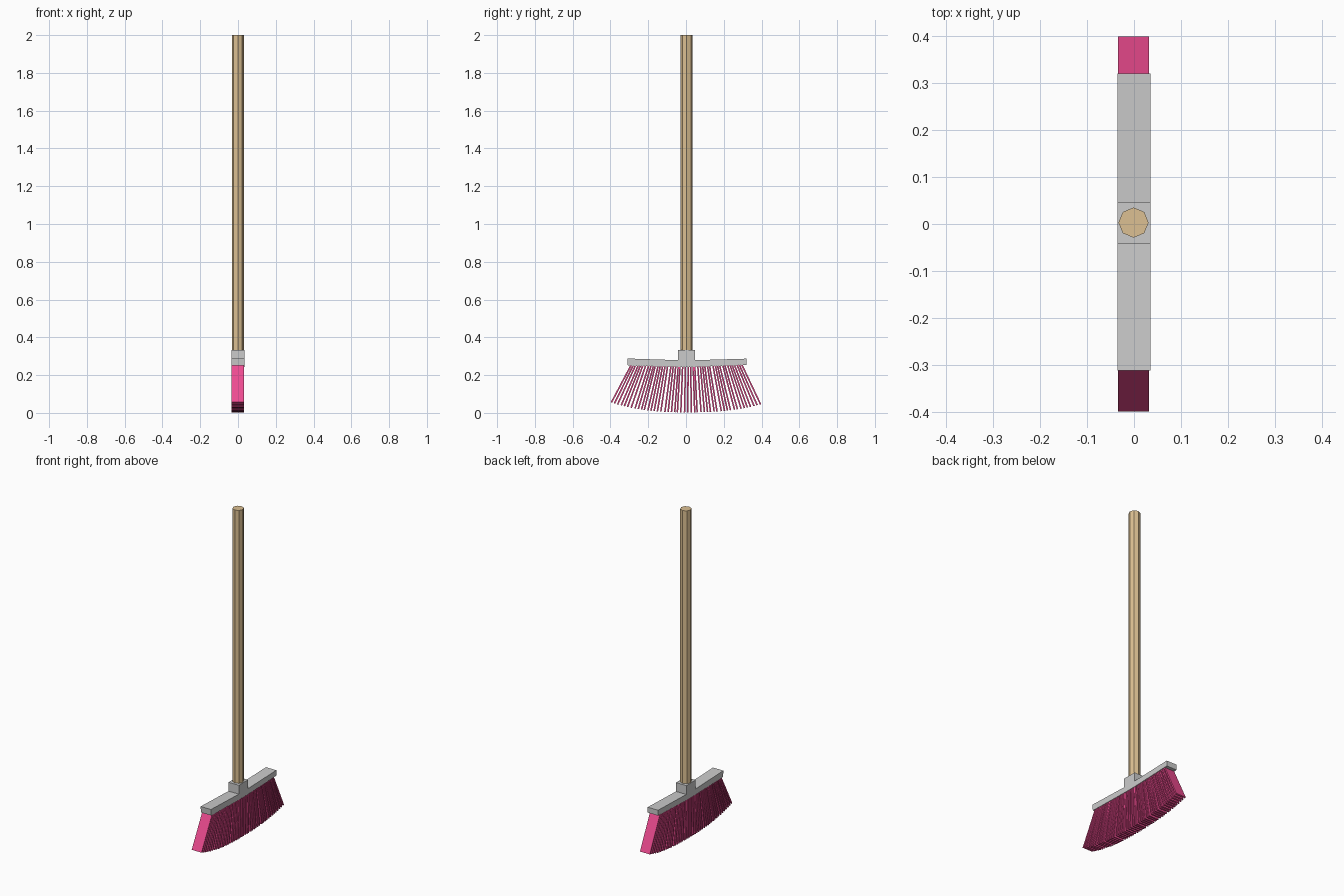
import bpy, bmesh, math, random
from mathutils import Matrix, Vector

if "Cube" in bpy.data.objects:
    bpy.data.objects.remove(bpy.data.objects["Cube"])

random.seed(4)


def material(name, color):
    m = bpy.data.materials.new(name)
    m.diffuse_color = color
    m.use_nodes = True
    m.node_tree.nodes["Principled BSDF"].inputs["Base Color"].default_value = m.diffuse_color
    return m


def finish(bm, name, mat=None):
    bmesh.ops.recalc_face_normals(bm, faces=bm.faces)
    me = bpy.data.meshes.new(name)
    bm.to_mesh(me)
    bm.free()
    ob = bpy.data.objects.new(name, me)
    bpy.context.collection.objects.link(ob)
    if mat:
        me.materials.append(mat)
    return ob


wood = material("wood", (0.72, 0.53, 0.29, 1))
pink = material("pink", (0.85, 0.07, 0.28, 1))

# Handle: eight-sided pole
bm = bmesh.new()
bmesh.ops.create_cone(bm, cap_ends=True, segments=8, radius1=0.032, radius2=0.032,
                      depth=1.68, matrix=Matrix.Translation((-0.001, 0.003, 1.16)))
finish(bm, "handle", wood)

# Head: slightly bowed bar with a raised socket, extruded from its side profile
profile = [(-0.308, 0.250), (-0.042, 0.244), (0.047, 0.244), (0.32, 0.254),
           (0.32, 0.287), (0.047, 0.279), (0.047, 0.333), (-0.042, 0.333),
           (-0.042, 0.279), (-0.311, 0.288)]
bm = bmesh.new()
face = bm.faces.new([bm.verts.new((-0.035, y, z)) for y, z in profile])
ext = bmesh.ops.extrude_face_region(bm, geom=[face])
bmesh.ops.translate(bm, vec=(0.07, 0, 0),
                    verts=[g for g in ext["geom"] if isinstance(g, bmesh.types.BMVert)])
finish(bm, "head")

# Bristles: thin full-width slats fanning out from the head
bm = bmesh.new()
count = 46
for i in range(count):
    t = 2 * i / (count - 1) - 1
    inner = abs(t) < 0.99
    jit = random.uniform(-0.003, 0.003) if inner else 0
    top = Vector((-0.001, 0.003 + 0.292 * t + jit, 0.256))
    low = Vector((-0.001, 0.395 * t + jit, 0.003 + 0.047 * abs(t) ** 2.5 - 0.005 * t * abs(t)))
    axis = top - low
    angle = math.atan2(-axis.y, axis.z)
    mat = (Matrix.Translation((top + low) / 2) @ Matrix.Rotation(angle, 4, 'X')
           @ Matrix.Diagonal((0.066, 0.008, axis.length, 1)))
    bmesh.ops.create_cube(bm, size=1, matrix=mat)
finish(bm, "bristles", pink)
